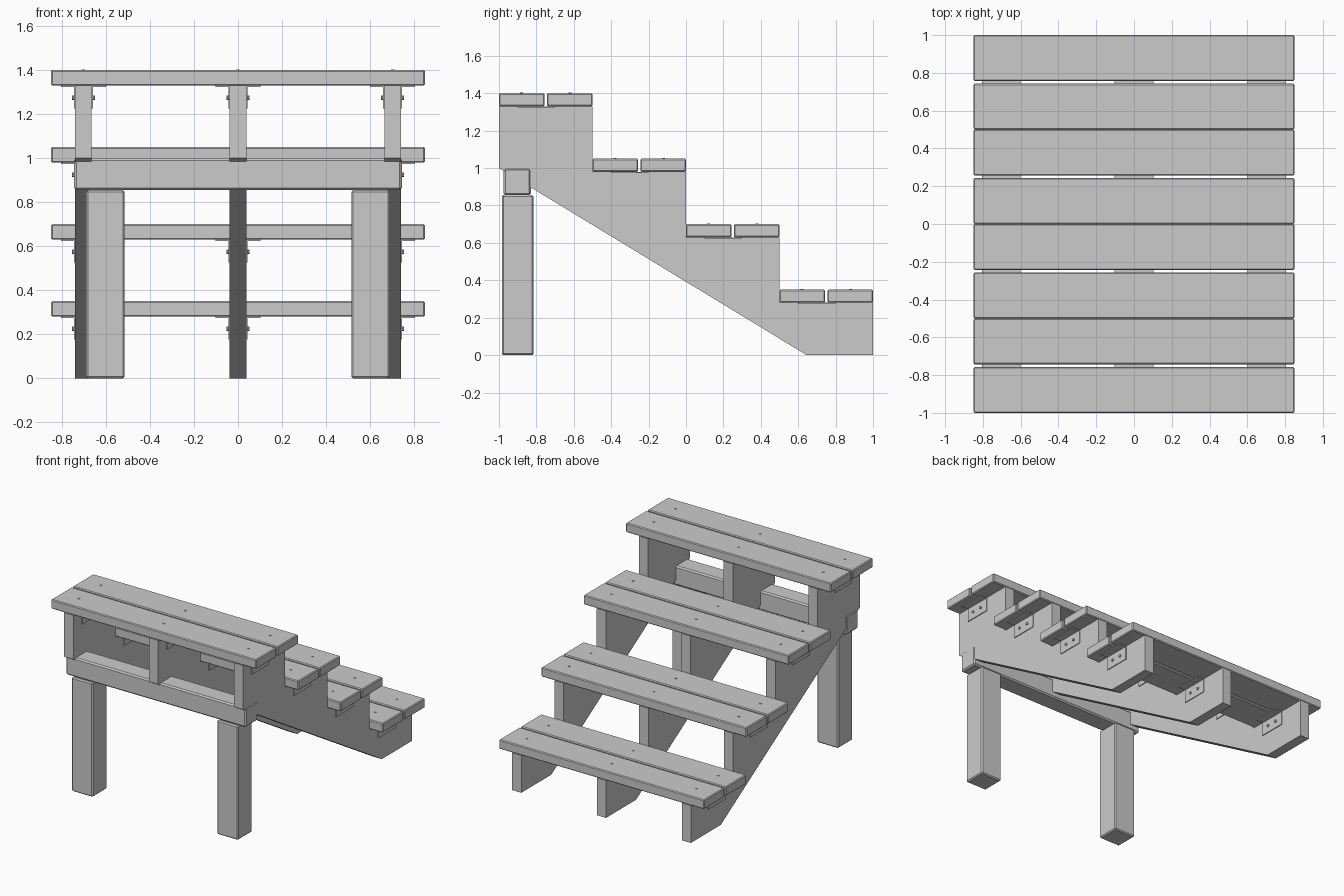
import bpy, bmesh, math
from mathutils import Matrix

if "Cube" in bpy.data.objects:
    bpy.data.objects.remove(bpy.data.objects["Cube"])

grey = bpy.data.materials.new("plain grey")
grey.diffuse_color = (0.6, 0.6, 0.6, 1)
grey.use_nodes = True
grey.node_tree.nodes["Principled BSDF"].inputs["Base Color"].default_value = grey.diffuse_color


def finish(name, bm):
    bmesh.ops.recalc_face_normals(bm, faces=bm.faces)
    me = bpy.data.meshes.new(name)
    bm.to_mesh(me)
    bm.free()
    me.materials.append(grey)
    ob = bpy.data.objects.new(name, me)
    bpy.context.collection.objects.link(ob)
    return ob


def box(name, x, y, z, bevel=0.0):
    bm = bmesh.new()
    size = [r[1] - r[0] for r in (x, y, z)]
    mid = [(r[1] + r[0]) / 2 for r in (x, y, z)]
    bmesh.ops.create_cube(bm, size=1, matrix=Matrix.Translation(mid) @ Matrix.Diagonal((*size, 1)))
    if bevel:
        bmesh.ops.bevel(bm, geom=bm.edges[:], offset=bevel, segments=1, affect='EDGES')
    return finish(name, bm)


def extrude_profile(name, pts, place, depth):
    """Extrude a 2D outline; place(u, v) gives the 3D start point, depth the sweep."""
    bm = bmesh.new()
    face = bm.faces.new([bm.verts.new(place(u, v)) for u, v in pts])
    res = bmesh.ops.extrude_face_region(bm, geom=[face])
    verts = [e for e in res["geom"] if isinstance(e, bmesh.types.BMVert)]
    bmesh.ops.translate(bm, verts=verts, vec=depth)
    return finish(name, bm)


def screw(name, pos, sideways=False, r=0.008, h=0.008):
    bm = bmesh.new()
    rot = Matrix.Rotation(math.pi / 2, 4, 'Y') if sideways else Matrix()
    bmesh.ops.create_cone(bm, cap_ends=True, segments=10, radius1=r, radius2=r, depth=h,
                          matrix=Matrix.Translation(pos) @ rot)
    finish(name, bm)


STRINGERS = (-0.7025, 0.0, 0.7025)
HALF = 0.0375
STEPS = [(-1 + 0.5 * i, 1.40 - 0.35 * i) for i in range(4)]   # front edge y, top z

# stepped stringers
outline = [(0.645, 0), (-1, 1.0)]
for y, z in STEPS:
    outline += [(y, z - 0.07), (y + 0.5, z - 0.07)]
outline.append((1, 0))
for x in STRINGERS:
    extrude_profile("stringer", outline, lambda u, v: (x - HALF, u, v), (2 * HALF, 0, 0))

for y, z in STEPS:
    # two tread planks per step, screwed down at each stringer
    for a, b in ((0, 0.243), (0.257, 0.5)):
        box("tread_plank", (-0.85, 0.85), (y + a, y + b), (z - 0.07, z), 0.006)
        for x in STRINGERS:
            screw("tread_screw", (x, y + (a + b) / 2, z))
    # angle brackets on both sides of each stringer
    for x in STRINGERS:
        for s in (-1, 1):
            w, t, top = 0.065, 0.006, z - 0.07
            angle = [(0, top), (w, top), (w, top - t), (t, top - t), (t, top - 0.105), (0, top - 0.105)]
            extrude_profile("angle_bracket", angle,
                            lambda u, v: (x + s * (HALF + u), y + 0.1, v), (0, 0.2, 0))
            for dy in (0.16, 0.24):
                screw("bracket_screw", (x + s * (HALF + t + 0.003), y + dy, top - 0.055), True, 0.01, 0.01)

# cross beam and its two posts
box("cross_beam", (-0.745, 0.745), (-0.975, -0.83), (0.855, 1.0), 0.01)
for s in (-1, 1):
    box("post", sorted((s * 0.515, s * 0.69)), (-0.985, -0.815), (0, 0.855), 0.008)
